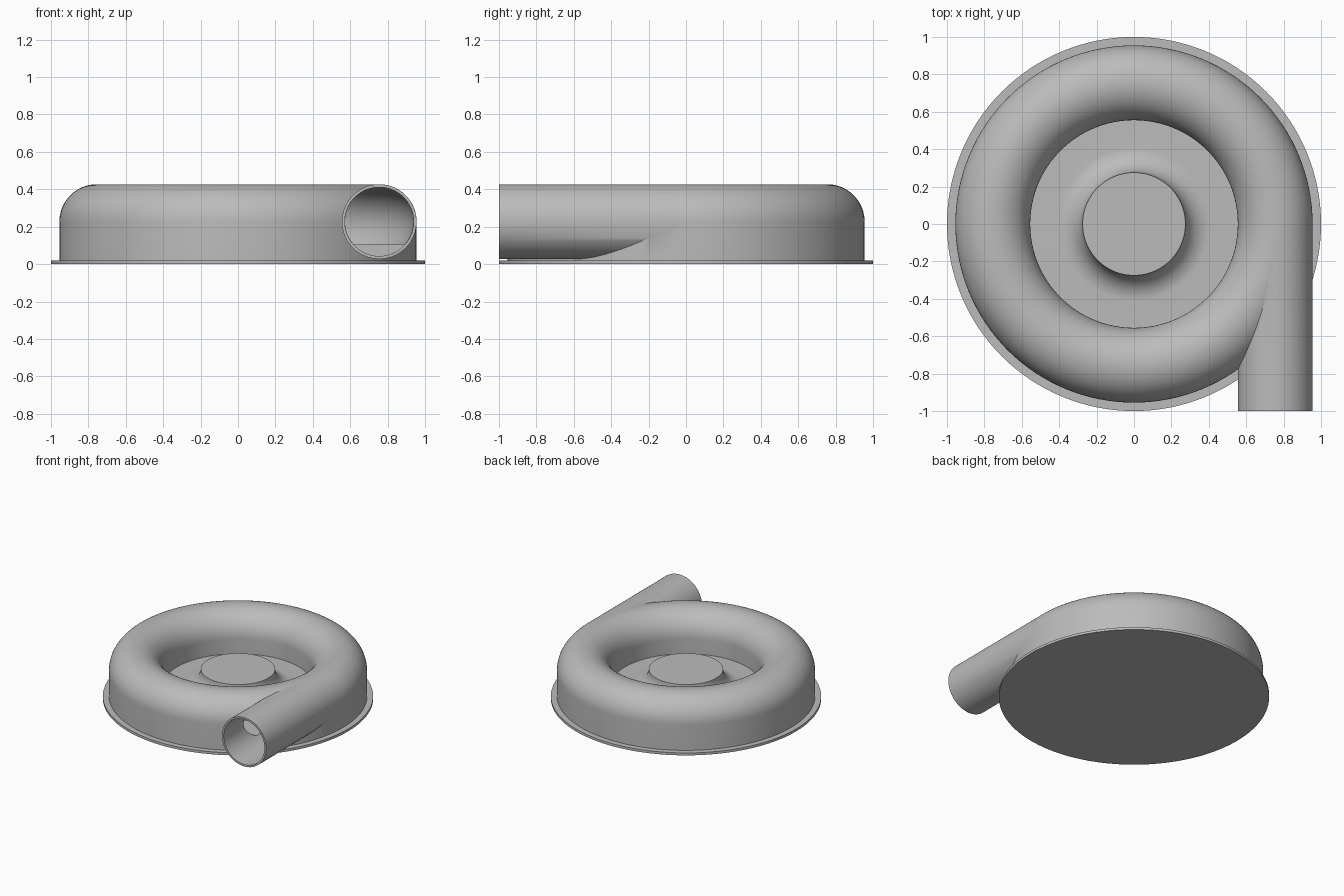
import bpy, bmesh, math
from mathutils import Matrix, Vector

cube = bpy.data.objects.get("Cube")
if cube:
    bpy.data.objects.remove(cube, do_unlink=True)

RING, TUBE, MID = 0.755, 0.2, 0.227    # ring radius, tube radius, tube height
BASE, FLOOR, WALL = 0.02, 0.105, 0.016
HUB_R, HUB_Z = 0.275, 0.24

metal = bpy.data.materials.new("grey metal")
metal.use_nodes = True
grey = (0.5, 0.5, 0.5, 1)
metal.diffuse_color = grey
metal.node_tree.nodes["Principled BSDF"].inputs["Base Color"].default_value = grey


def make_object(name, bm):
    bmesh.ops.recalc_face_normals(bm, faces=bm.faces)
    mesh = bpy.data.meshes.new(name)
    bm.to_mesh(mesh)
    bm.free()
    mesh.materials.append(metal)
    obj = bpy.data.objects.new(name, mesh)
    bpy.context.collection.objects.link(obj)
    return obj


def arc(cx, cz, radius, start, end, steps):
    angles = [math.radians(start + (end - start) * i / steps) for i in range(steps + 1)]
    return [(cx + radius * math.cos(a), cz + radius * math.sin(a)) for a in angles]


def revolve(name, profile, closed=False, steps=128):
    bm = bmesh.new()
    verts = [bm.verts.new((r, 0, z)) for r, z in profile]
    pairs = list(zip(verts, verts[1:]))
    if closed:
        pairs.append((verts[-1], verts[0]))
    edges = [bm.edges.new(p) for p in pairs]
    bmesh.ops.spin(bm, geom=verts + edges, axis=(0, 0, 1), cent=(0, 0, 0),
                   angle=math.tau, steps=steps)
    bmesh.ops.remove_doubles(bm, verts=bm.verts, dist=0.0001)
    return make_object(name, bm)


def cylinder_y(name, radius, y0, y1):
    bm = bmesh.new()
    place = Matrix.Translation(Vector((RING, (y0 + y1) / 2, MID))) @ Matrix.Rotation(math.pi / 2, 4, 'X')
    bmesh.ops.create_cone(bm, cap_ends=True, segments=72, radius1=radius,
                          radius2=radius, depth=y1 - y0, matrix=place)
    return make_object(name, bm)


def combine(target, tool, operation):
    mod = target.modifiers.new(operation.lower(), 'BOOLEAN')
    mod.object, mod.operation, mod.solver = tool, operation, 'EXACT'
    graph = bpy.context.evaluated_depsgraph_get()
    mesh = bpy.data.meshes.new_from_object(target.evaluated_get(graph))
    target.modifiers.clear()
    target.data = mesh
    bpy.data.objects.remove(tool, do_unlink=True)


# Housing: flared hub, floor, rounded ring, outer wall and flange in one profile
fillet = HUB_Z - FLOOR
profile = [(0, HUB_Z)]
profile += arc(HUB_R + fillet, HUB_Z, fillet, 180, 270, 14)
profile += [(RING - TUBE, FLOOR)]
profile += arc(RING, MID, TUBE, 180, 0, 36)
profile += [(RING + TUBE, BASE), (1, BASE), (1, 0), (0, 0)]
housing = revolve("pump_housing", profile)

# Outlet pipe leaving the ring along its tangent
combine(housing, cylinder_y("outlet_pipe", TUBE - 0.0005, -1, 0), 'UNION')

# Pipe bore, then the flat-floored channel around the ring
inner = TUBE - WALL
combine(housing, cylinder_y("bore_cutter", inner, -1.1, 0), 'DIFFERENCE')
dip = math.degrees(math.asin((MID - FLOOR) / inner))
channel = arc(RING, MID, inner - 0.001, 180 + dip, -dip, 40)
combine(housing, revolve("channel_cutter", channel, closed=True), 'DIFFERENCE')

bpy.ops.object.select_all(action='DESELECT')
housing.select_set(True)
bpy.context.view_layer.objects.active = housing
bpy.ops.object.shade_smooth_by_angle(angle=math.radians(30))
